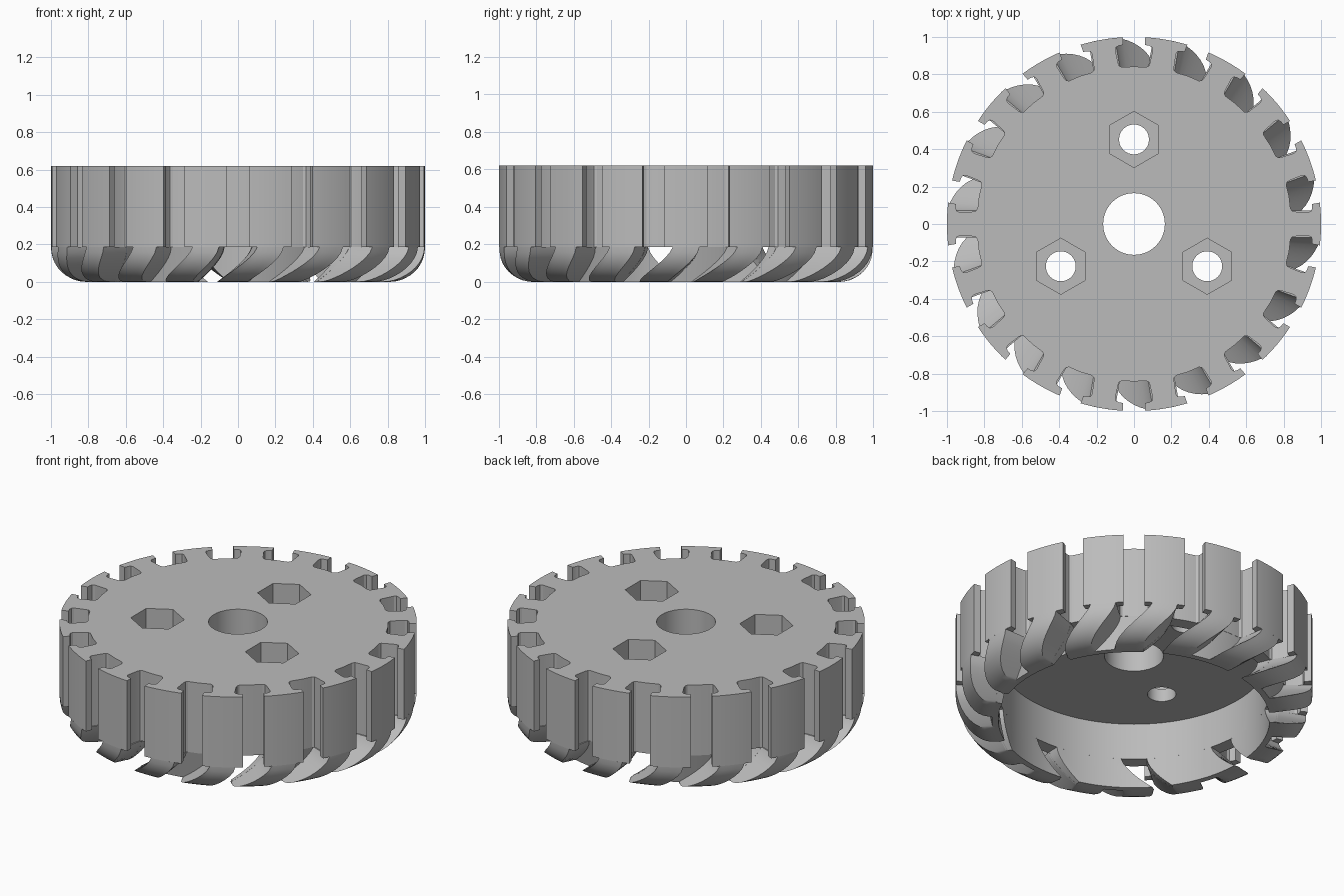
import bpy, bmesh, math
from math import sin, cos, pi, radians

cube = bpy.data.objects.get("Cube")
if cube:
    bpy.data.objects.remove(cube, do_unlink=True)

TEETH = 18
PITCH = 2 * pi / TEETH
HEIGHT, SKIRT = 0.62, 0.185
INNER, CEILING = 0.76, 0.41

grey = bpy.data.materials.new("plain_grey")
grey.use_nodes = True
COLOUR = (0.5, 0.5, 0.5, 1)
grey.diffuse_color = COLOUR
grey.node_tree.nodes["Principled BSDF"].inputs["Base Color"].default_value = COLOUR


def make_object(name, bm):
    bmesh.ops.recalc_face_normals(bm, faces=bm.faces)
    mesh = bpy.data.meshes.new(name)
    bm.to_mesh(mesh)
    bm.free()
    mesh.materials.append(grey)
    obj = bpy.data.objects.new(name, mesh)
    bpy.context.collection.objects.link(obj)
    return obj


def loft(bm, rings):
    """Join closed rings of points into a capped solid."""
    loops = [[bm.verts.new(p) for p in ring] for ring in rings]
    n = len(loops[0])
    for a, b in zip(loops, loops[1:]):
        for i in range(n):
            j = (i + 1) % n
            bm.faces.new((a[i], a[j], b[j], b[i]))
    bm.faces.new(loops[0][::-1])
    bm.faces.new(loops[-1])


def prism(name, outline, z0, z1):
    bm = bmesh.new()
    loft(bm, [[(x, y, z) for x, y in outline] for z in (z0, z1)])
    return make_object(name, bm)


def circle(r, sides, cx=0, cy=0):
    return [(cx + r * sin(2 * pi * i / sides), cy + r * cos(2 * pi * i / sides))
            for i in range(sides)]


def select(obj):
    bpy.ops.object.select_all(action="DESELECT")
    obj.select_set(True)
    bpy.context.view_layer.objects.active = obj


def cut(obj, cutter):
    cutter.hide_render = True
    mod = obj.modifiers.new("cut", "BOOLEAN")
    mod.operation = "DIFFERENCE"
    mod.solver = "EXACT"
    mod.object = cutter
    select(obj)
    bpy.ops.object.modifier_apply(modifier=mod.name)
    bpy.data.objects.remove(cutter, do_unlink=True)


# Toothed wheel outline: undercut slots between wide teeth
half_slot = [(0.06, 0.998), (0.06, 0.957), (0.082, 0.953), (0.096, 0.945),
             (0.1, 0.93), (0.085, 0.86), (0.079, 0.846), (0.065, 0.838)]
slot = [(-u, r) for u, r in half_slot] + [(0, 0.842)] + half_slot[::-1]
outline = []
for k in range(TEETH):
    a = pi / 2 - k * PITCH
    for u, r in slot:
        outline.append((r * cos(a) + u * sin(a), r * sin(a) - u * cos(a)))
    edge = math.asin(0.06)
    for i in range(1, 8):
        b = a - edge - (PITCH - 2 * edge) * i / 8
        outline.append((cos(b), sin(b)))
wheel = prism("toothed_wheel", outline, SKIRT, HEIGHT)

# Underside cavity, centre bore, bolt holes and hexagonal nut pockets
cut(wheel, prism("cavity_cutter", circle(INNER, 90), 0, CEILING))
cut(wheel, prism("bore_cutter", circle(0.165, 48), 0, 1))
for k in range(3):
    a = pi / 2 + k * 2 * pi / 3
    cx, cy = 0.452 * cos(a), 0.452 * sin(a)
    cut(wheel, prism("bolt_cutter", circle(0.08, 32, cx, cy), 0, 1))
    cut(wheel, prism("nut_cutter", circle(0.15, 6, cx, cy), HEIGHT - 0.13, 1))


# Skirt pieces: ring sectors that twist as they curve inward
def sector(bm, centre, inner_half, outer_half, inner_r, outer_r, steps):
    rings = []
    for i in range(11):
        phi = i / 10 * pi / 2
        t = sin(phi)
        twist = centre - radians(12) * t ** 1.5
        grow = radians(1.2) * t
        ring = []
        for half, r, way in ((outer_half, outer_r(phi), 1), (inner_half, inner_r(phi), -1)):
            for s in range(steps + 1):
                a = twist + way * (half + grow) * (2 * s / steps - 1)
                ring.append((r * cos(a), r * sin(a), SKIRT * (1 - t)))
        rings.append(ring)
    loft(bm, rings)


def bowl(phi):
    return 1 - SKIRT + SKIRT * cos(phi)


def groove_floor(phi):
    return 0.84 - 0.045 * sin(phi)


bm = bmesh.new()
for k in range(TEETH):
    sector(bm, k * PITCH, radians(4.9), radians(4.1),
           lambda p: groove_floor(p) - 0.01, bowl, 4)
make_object("spiral_fins", bm)

# Inner wall, open at every second groove
bm = bmesh.new()
for k in range(TEETH // 2):
    sector(bm, radians(50) + 2 * k * PITCH, radians(14.6), radians(14.9),
           lambda p: INNER, groove_floor, 8)
make_object("skirt_wall", bm)

for name in ("toothed_wheel", "spiral_fins", "skirt_wall"):
    select(bpy.data.objects[name])
    bpy.ops.object.shade_smooth_by_angle(angle=radians(25))
